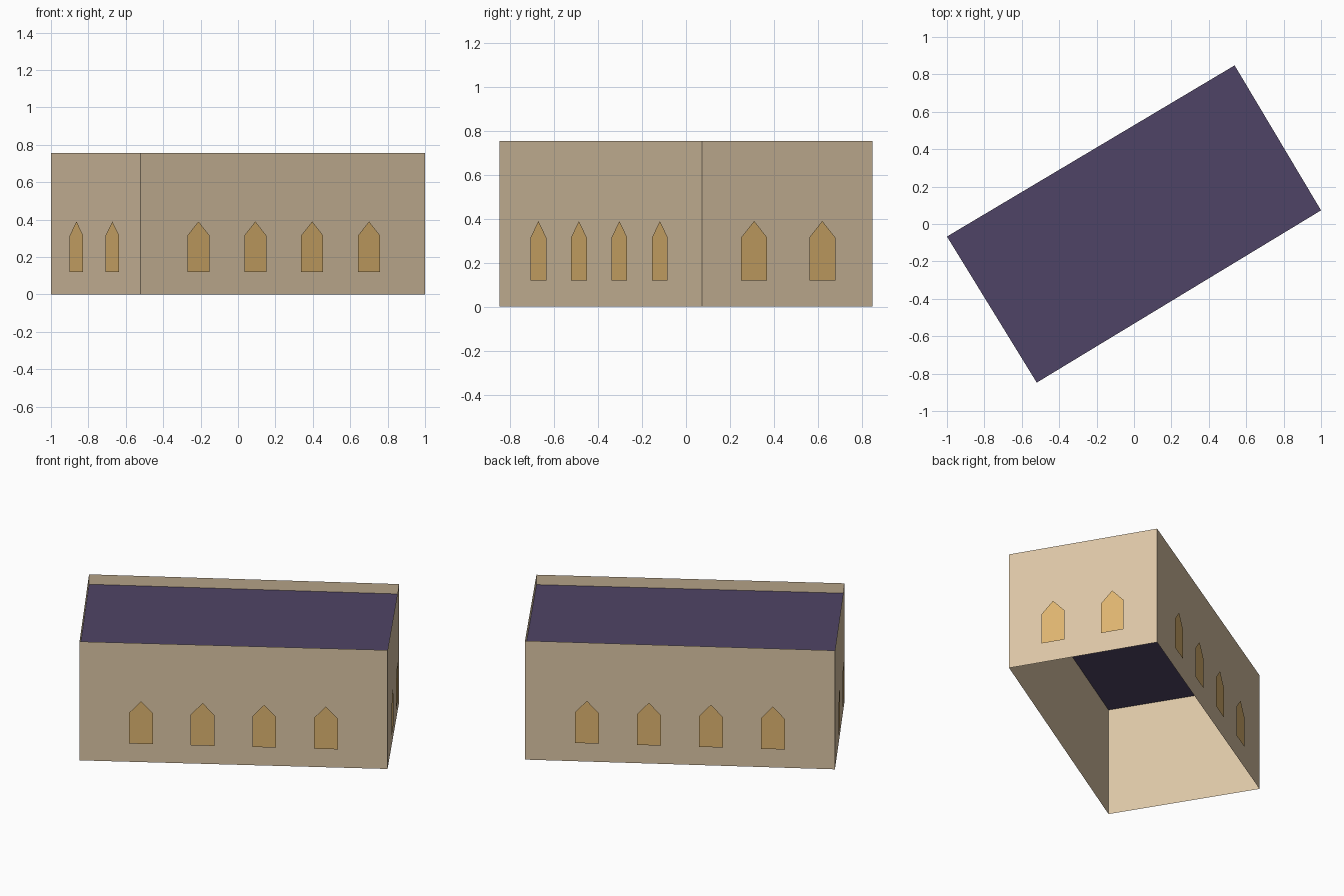
import bpy
import bmesh
from mathutils import Vector

cube = bpy.data.objects.get("Cube")
if cube:
    bpy.data.objects.remove(cube, do_unlink=True)

WALL_HEIGHT = 0.755
ROOF_HEIGHT = 0.692
UP = Vector((0, 0, 1))

# Footprint corners, counter-clockwise from the front
CORNERS = [Vector(c) for c in ((-0.52, -0.848, 0), (1, 0.073, 0),
                               (0.538, 0.848, 0), (-1, -0.067, 0))]

# Window outline: offset along the wall, height
WINDOW = [(-0.069, 0.12), (0.069, 0.12), (0.069, 0.315), (0, 0.39), (-0.069, 0.315)]
WINDOW_GAP = 0.009


def material(name, rgb):
    linear = [((c / 255 + 0.055) / 1.055) ** 2.4 for c in rgb] + [1]
    mat = bpy.data.materials.new(name)
    mat.use_nodes = True
    mat.diffuse_color = linear
    bsdf = next(n for n in mat.node_tree.nodes if n.type == "BSDF_PRINCIPLED")
    bsdf.inputs["Base Color"].default_value = linear
    return mat


def sheet_object(name, polygons, mat):
    bm = bmesh.new()
    for points in polygons:
        bm.faces.new([bm.verts.new(p) for p in points])
    bmesh.ops.remove_doubles(bm, verts=bm.verts, dist=0.0001)
    mesh = bpy.data.meshes.new(name)
    bm.to_mesh(mesh)
    bm.free()
    mesh.materials.append(mat)
    obj = bpy.data.objects.new(name, mesh)
    bpy.context.collection.objects.link(obj)
    return obj


stone = material("sandstone", (220, 198, 166))
slate = material("purple_slate", (79, 68, 102))
glow = material("amber_window", (222, 181, 112))

# Walls: an open shell without a floor
sides = list(zip(CORNERS, CORNERS[1:] + CORNERS[:1]))
top = UP * WALL_HEIGHT
sheet_object("walls", [(a, b, b + top, a + top) for a, b in sides], stone)

# Flat roof sunk below the parapet
sheet_object("roof", [[c + UP * ROOF_HEIGHT for c in CORNERS]], slate)

# Pointed windows: four on each long wall, two on each short wall
names = ("front", "left", "back", "right")
for i, (a, b) in enumerate(sides):
    along = (b - a).normalized()
    outward = along.cross(UP) * WINDOW_GAP
    places = (0.3, 0.7) if i % 2 else (0.2, 0.4, 0.6, 0.8)
    panes = [[a.lerp(b, t) + along * u + UP * z + outward for u, z in WINDOW]
             for t in places]
    sheet_object(names[i] + "_windows", panes, glow)
